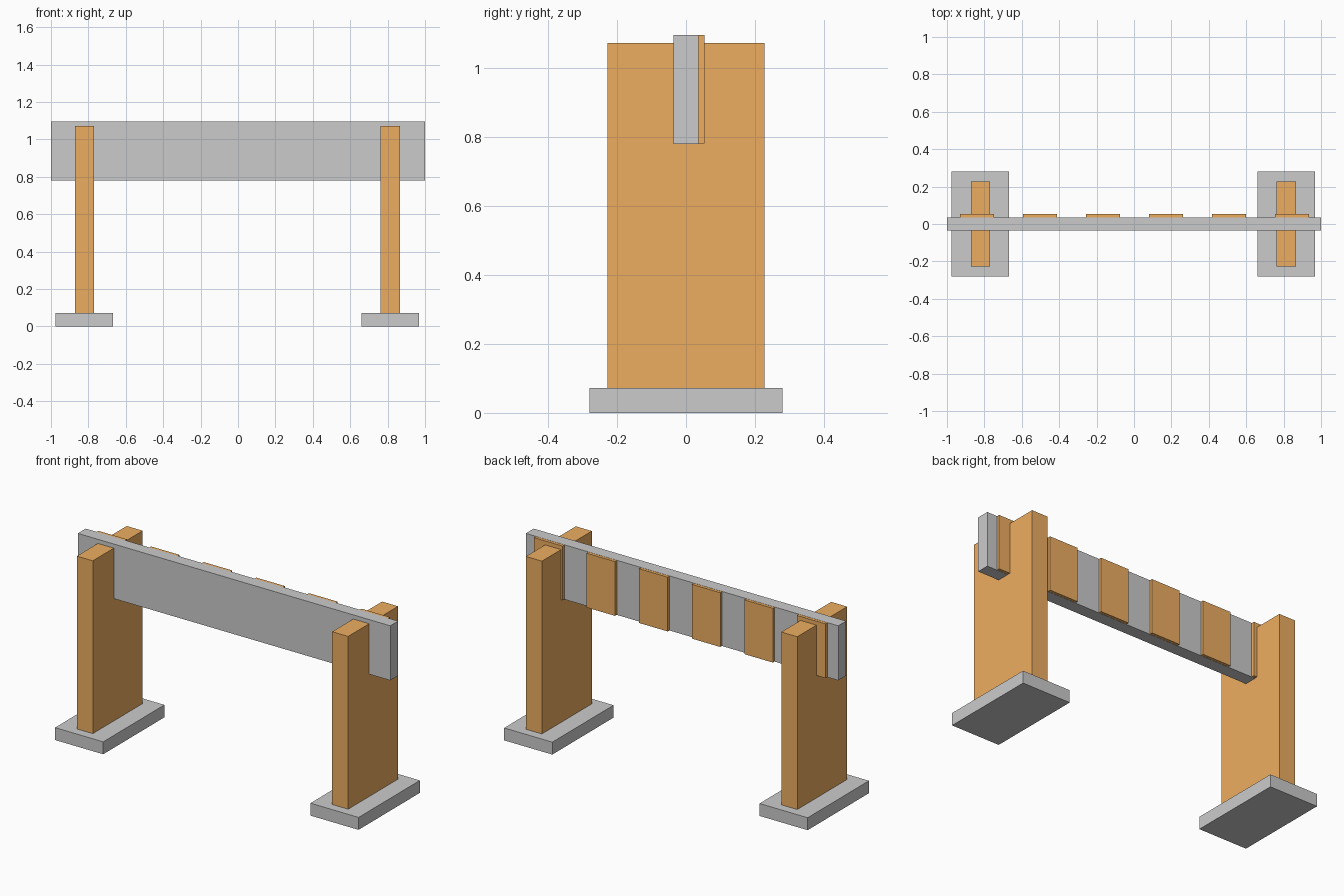
import bpy

if "Cube" in bpy.data.objects:
    bpy.data.objects.remove(bpy.data.objects["Cube"])


def material(name, color):
    m = bpy.data.materials.new(name)
    m.diffuse_color = color
    m.use_nodes = True
    m.node_tree.nodes["Principled BSDF"].inputs["Base Color"].default_value = m.diffuse_color
    return m


orange = material("orange", (0.85, 0.42, 0.12, 1))


def box(name, x, y, z, mat=None):
    """Box from (min, max) ranges on each axis."""
    ranges = (x, y, z)
    bpy.ops.mesh.primitive_cube_add(size=1, location=[(a + b) / 2 for a, b in ranges])
    ob = bpy.context.object
    ob.name = name
    ob.scale = [b - a for a, b in ranges]
    bpy.ops.object.transform_apply(location=False, rotation=False, scale=True)
    if mat:
        ob.data.materials.append(mat)
    return ob


# Upright planks on flat feet
for side, cx in (("left", -0.821), ("right", 0.814)):
    box(side + "_foot", (cx - 0.154, cx + 0.154), (-0.28, 0.28), (0, 0.072))
    box(side + "_upright", (cx - 0.051, cx + 0.051), (-0.228, 0.228), (0.072, 1.072), orange)

# Cross board running through both uprights
box("cross_board", (-1, 1), (-0.036, 0.036), (0.78, 1.096))

# Raised stripes on the back of the board
for i in range(6):
    cx = -0.839 + i * 0.3368
    box(f"stripe_{i + 1}", (cx - 0.091, cx + 0.091), (0.034, 0.053), (0.781, 1.095), orange)
